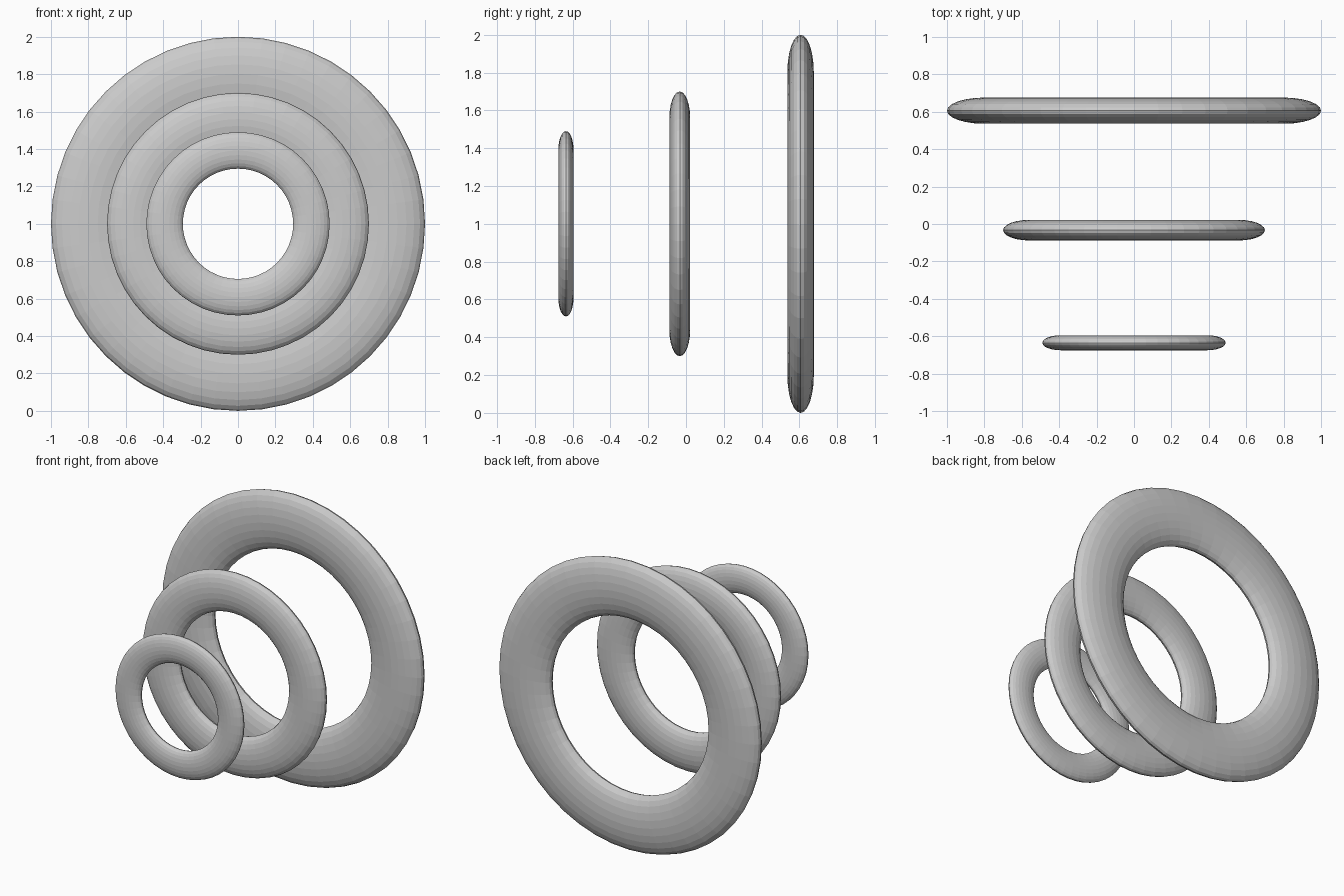
import bpy
import math

if "Cube" in bpy.data.objects:
    bpy.data.objects.remove(bpy.data.objects["Cube"])


def ring(name, y, outer, inner, half_depth):
    """Upright ring with an oval cross-section, facing the front."""
    tube = (outer - inner) / 2
    bpy.ops.mesh.primitive_torus_add(
        major_radius=(outer + inner) / 2, minor_radius=tube,
        major_segments=48, minor_segments=24,
        location=(0, y, 1), rotation=(math.pi / 2, 0, 0))
    obj = bpy.context.object
    obj.name = name
    # Flatten the tube along the ring's axis
    obj.scale.z = half_depth / tube
    bpy.ops.object.transform_apply(location=False, rotation=True, scale=True)
    return obj


# Three rings on one axis, growing from front to back
ring("small_front_ring", -0.635, 0.49, 0.295, 0.04)
ring("middle_ring", -0.033, 0.70, 0.42, 0.055)
ring("large_back_ring", 0.606, 1.00, 0.603, 0.07)
